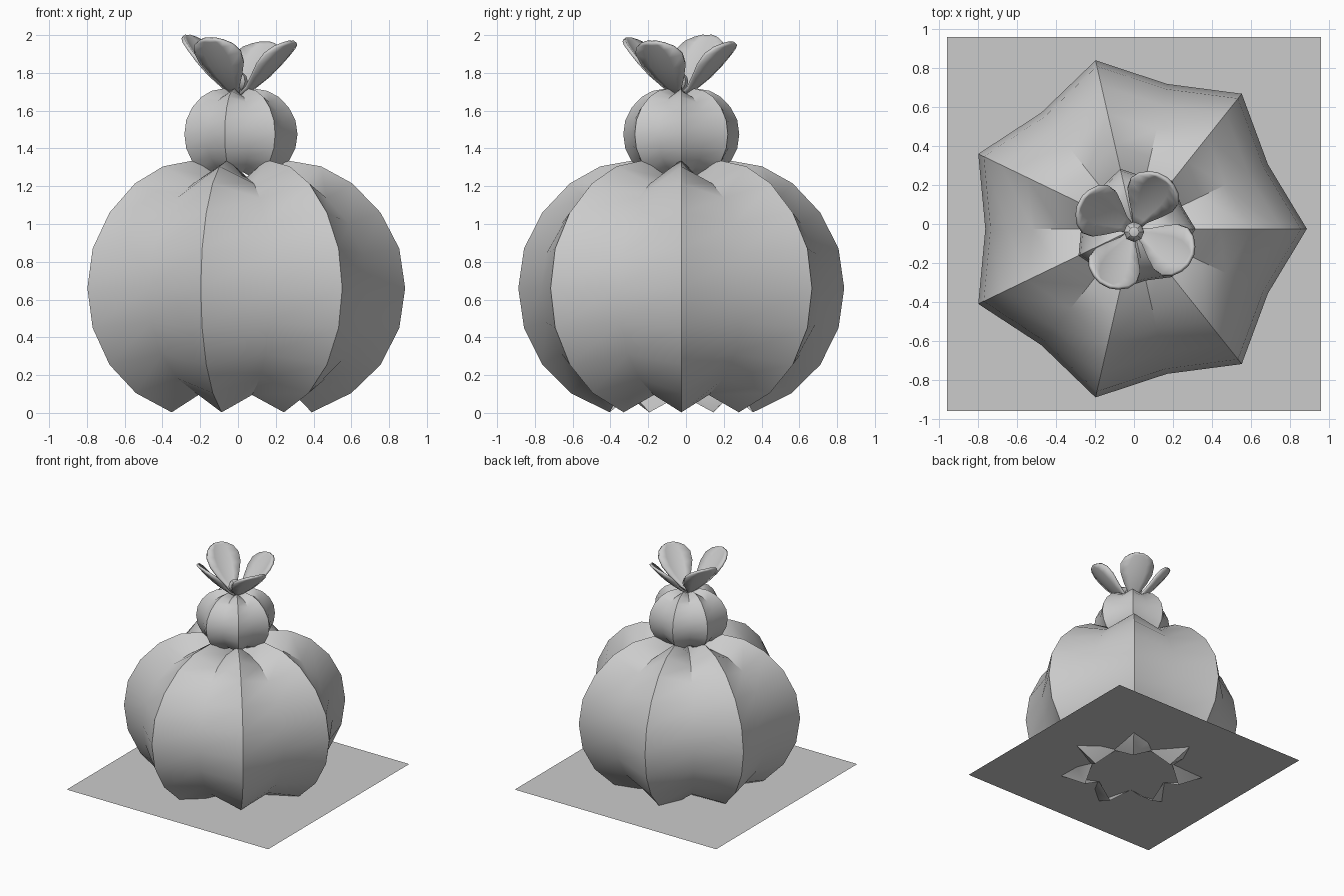
import bpy
import bmesh
from math import sin, cos, pi, radians
from mathutils import Vector

if "Cube" in bpy.data.objects:
    bpy.data.objects.remove(bpy.data.objects["Cube"])

CY = -0.025      # plant axis sits slightly forward of the ground centre
RIBS = 7
# ridge profile: radius, height relative to the widest ring
PROFILE = [(.39, -.657), (.60, -.555), (.755, -.405), (.854, -.21), (.885, 0),
           (.854, .21), (.755, .40), (.605, .555), (.44, .645), (.24, .68)]


def make_object(name, bm, smooth=True):
    bmesh.ops.recalc_face_normals(bm, faces=bm.faces)
    me = bpy.data.meshes.new(name)
    bm.to_mesh(me)
    bm.free()
    ob = bpy.data.objects.new(name, me)
    bpy.context.collection.objects.link(ob)
    if smooth:
        bpy.ops.object.select_all(action='DESELECT')
        ob.select_set(True)
        bpy.context.view_layer.objects.active = ob
        bpy.ops.object.shade_smooth_by_angle(angle=radians(30))
    return ob


def ribbed_ball(name, z, scale, valley=0.86):
    bm = bmesh.new()
    n = RIBS * 2
    rings = []
    for r, h in PROFILE:
        ring = []
        for i in range(n):
            k = scale * (valley if i % 2 else 1.0)
            a = 2 * pi * i / n
            ring.append(bm.verts.new((r * k * cos(a), CY + r * k * sin(a), z + h * k)))
        rings.append(ring)
    for lo, hi in zip(rings, rings[1:]):
        for i in range(n):
            j = (i + 1) % n
            bm.faces.new((lo[i], lo[j], hi[j], hi[i]))
    pole = bm.verts.new((0, CY, z + 0.55 * scale))
    for i in range(n):
        bm.faces.new((rings[-1][i], rings[-1][(i + 1) % n], pole))
    return make_object(name, bm)


def petal(name, azimuth, tilt, length):
    a, e = radians(azimuth), radians(tilt)
    along = Vector((cos(a) * cos(e), sin(a) * cos(e), sin(e)))
    side = Vector((-sin(a), cos(a), 0))
    inward = Vector((-cos(a) * sin(e), -sin(a) * sin(e), cos(e)))
    base = Vector((0, CY - 0.005, 1.67))
    widths = [(0, .012), (.2, .045), (.4, .095), (.58, .13), (.75, .137),
              (.88, .112), (.96, .07), (1, .03)]
    bm = bmesh.new()
    rows = []
    for t, w in widths:
        rows.append([bm.verts.new(base + along * (t * length) + side * (s * w)
                                  + inward * (1.6 * (s * w) ** 2 - 0.08 * t * (1 - t)))
                     for s in (-1, -.5, 0, .5, 1)])
    for lo, hi in zip(rows, rows[1:]):
        for i in range(4):
            bm.faces.new((lo[i], lo[i + 1], hi[i + 1], hi[i]))
    ob = make_object(name, bm)
    mod = ob.modifiers.new("thickness", 'SOLIDIFY')
    mod.thickness = 0.018
    mod.offset = 0
    return ob


# ground sheet, with the rib tips poking through
bm = bmesh.new()
bmesh.ops.create_grid(bm, x_segments=1, y_segments=1, size=0.957)
bmesh.ops.translate(bm, verts=bm.verts, vec=(0, 0, 0.10))
make_object("ground_sheet", bm, smooth=False)

# ribbed cactus body and the small ball on top
ribbed_ball("cactus_body", 0.66, 1.0)
ribbed_ball("cactus_top", 1.475, 0.356)

# flower
for i, (tilt, length) in enumerate([(43, .425), (46.5, .45), (44.5, .445), (42, .44)]):
    petal(f"petal_{i + 1}", 62 + 90 * i, tilt, length)
bm = bmesh.new()
bmesh.ops.create_uvsphere(bm, u_segments=8, v_segments=6, radius=0.052)
bmesh.ops.translate(bm, verts=bm.verts, vec=(0, CY - 0.015, 1.755))
make_object("flower_bud", bm)
